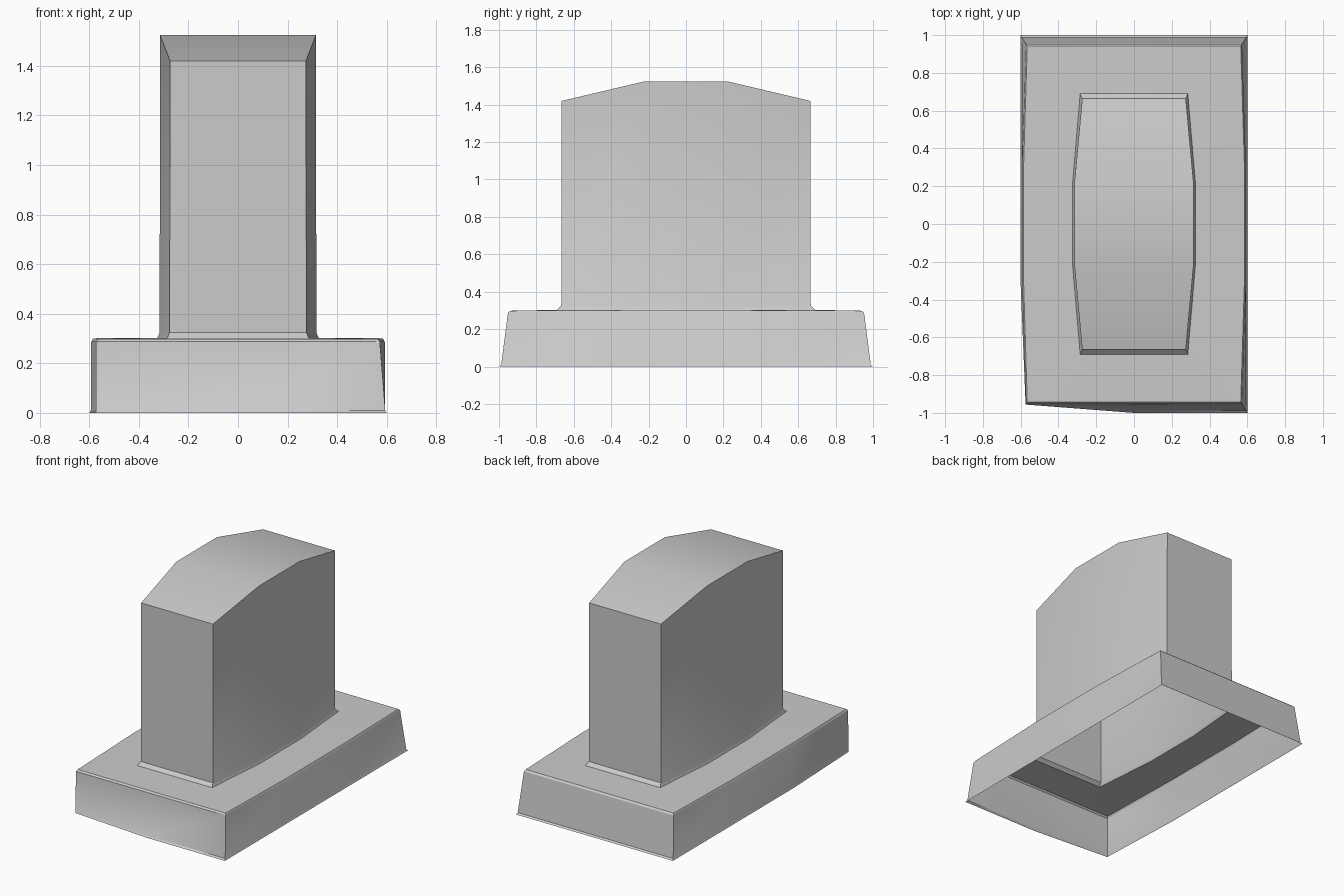
import bpy, bmesh, math

if "Cube" in bpy.data.objects:
    bpy.data.objects.remove(bpy.data.objects["Cube"])


def ring(xc, xm, yc, ym, zc, zm=None):
    """Bulged rectangle: corners at xc, yc; long sides swell to xm at ym."""
    zm = zc if zm is None else zm
    half = [(0, -yc, zc), (xc, -yc, zc), (xm, -ym, zm), (xm, ym, zm), (xc, yc, zc)]
    return half + [(-x, -y, z) for x, y, z in half]


def shell(name, rings, cap=False):
    """Skin the rings into an open-bottomed shell."""
    bm = bmesh.new()
    loops = [[bm.verts.new(p) for p in r] for r in rings]
    for low, high in zip(loops, loops[1:]):
        for i in range(10):
            j = (i + 1) % 10
            bm.faces.new((low[i], low[j], high[j], high[i]))
    if cap:
        t = loops[-1]
        for ids in ((9, 0, 1, 2, 8), (8, 2, 3, 7), (7, 3, 4, 5, 6)):
            bm.faces.new([t[i] for i in ids])
    mesh = bpy.data.meshes.new(name)
    bm.to_mesh(mesh)
    bm.free()
    obj = bpy.data.objects.new(name, mesh)
    bpy.context.collection.objects.link(obj)
    bpy.ops.object.select_all(action='DESELECT')
    bpy.context.view_layer.objects.active = obj
    obj.select_set(True)
    bpy.ops.object.shade_smooth_by_angle(angle=math.radians(30))
    return obj


# Foot of the stem, shared by both parts
foot = ring(0.285, 0.325, 0.69, 0.22, 0.303)

# Tapered hollow base with a thin bottom lip and softened top edge
base_rings = [
    ring(0.60, 0.60, 1.00, 0.32, 0.0),
    ring(0.594, 0.594, 0.988, 0.32, 0.01),
    ring(0.572, 0.592, 0.952, 0.32, 0.287),
    ring(0.565, 0.584, 0.942, 0.32, 0.298, 0.301),
    foot,
]
# The front left bottom corner is pulled in so its edge runs vertically
base_rings[0][9] = (-0.574, -0.956, 0.0)
base_rings[1][9] = (-0.573, -0.955, 0.01)
shell("base", base_rings)

# Upright stem with bulged sides and a faceted arched top
shell("stem", [
    foot,
    ring(0.276, 0.316, 0.667, 0.22, 0.325),
    ring(0.274, 0.315, 0.665, 0.22, 1.42, 1.525),
], cap=True)
